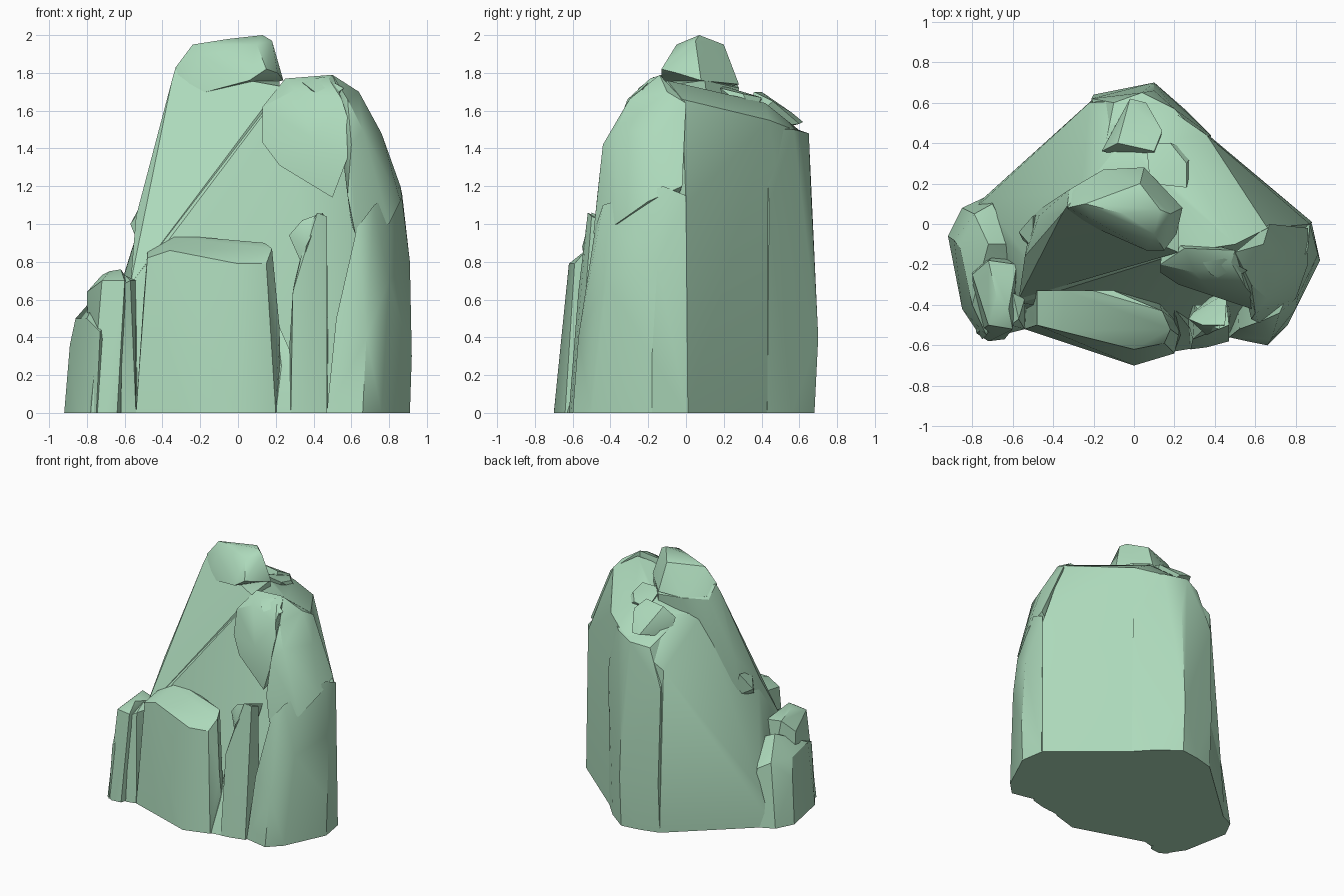
import bpy, bmesh, math

stone = bpy.data.materials.new("pale_green_stone")
stone.diffuse_color = (0.42, 0.70, 0.50, 1.0)


def rock(name, base, crown, base_z=0.0):
    """Angular boulder: convex hull of a footprint outline and a few crown corners."""
    bm = bmesh.new()
    for x, y in base:
        bm.verts.new((x, y, base_z))
    for p in crown:
        bm.verts.new(p)
    res = bmesh.ops.convex_hull(bm, input=bm.verts[:])
    spare = {v for v in res["geom_interior"] + res["geom_unused"]
             if isinstance(v, bmesh.types.BMVert)}
    bmesh.ops.delete(bm, geom=list(spare), context='VERTS')
    bmesh.ops.recalc_face_normals(bm, faces=bm.faces[:])
    mesh = bpy.data.meshes.new(name)
    bm.to_mesh(mesh)
    bm.free()
    obj = bpy.data.objects.new(name, mesh)
    bpy.context.collection.objects.link(obj)
    mesh.materials.append(stone)
    bpy.ops.object.select_all(action='DESELECT')
    obj.select_set(True)
    bpy.context.view_layer.objects.active = obj
    bpy.ops.object.shade_smooth_by_angle(angle=math.radians(32))
    return obj


# Main mass behind everything
rock("main_cliff",
     [(-.82, .06), (-.2, .62), (.1, .66), (.38, .43), (.88, .01), (.8, -.35),
      (.5, -.54), (.2, -.52), (-.57, -.42)],
     [(-.74, .12, .3), (-.22, .6, 1.3), (.1, .62, 1.48), (.36, .44, 1.55),
      (.87, 0, 1.1), (.66, -.02, 1.66), (.5, -.1, 1.76), (.24, -.14, 1.72),
      (-.56, -.39, .66), (-.52, -.18, 1.0), (-.26, .16, 1.6), (.1, .24, 1.68),
      (-.05, .42, 1.64), (.2, .42, 1.64)])

# Tall left peak, running down to the left end, and its rounded cap
rock("left_peak", [],
     [(-.57, -.37, .68), (-.54, -.16, 1.04), (-.47, .04, 1.25), (-.35, .06, 1.76),
      (-.33, .09, 1.83), (-.32, .17, 1.73), (-.15, .27, 1.74), (.05, .28, 1.72),
      (.22, .1, 1.76), (.22, -.14, 1.73), (.1, .2, .9), (.1, -.1, .9), (-.5, .05, .9)])
rock("peak_cap", [],
     [(-.33, .08, 1.83), (-.28, .02, 1.67), (-.24, .1, 1.95), (-.3, .17, 1.75),
      (-.15, .27, 1.74), (.05, .28, 1.74), (.03, .2, 1.95), (-.05, .05, 1.98),
      (.13, .07, 2.0), (.18, .05, 1.97), (.24, .08, 1.76), (.21, -.05, 1.8),
      (.15, -.13, 1.82), (.06, -.13, 1.76), (.1, -.05, 1.95), (-.2, .02, 1.89)])
rock("slope_knob", [],
     [(-.55, -.08, .95), (-.5, .04, 1.13), (-.5, -.12, 1.1), (-.57, -.04, 1.0),
      (-.47, .05, .95), (-.45, -.1, .9)])

# Right peak bulging over the front hollow
rock("right_bulge", [],
     [(.13, -.2, 1.62), (.13, -.24, 1.43), (.22, -.3, 1.31), (.5, -.39, 1.14),
      (.58, -.42, 1.35), (.4, -.36, 1.45), (.6, -.37, 1.5), (.55, -.31, 1.66),
      (.3, -.24, 1.71), (.25, -.12, 1.77), (.5, -.13, 1.79), (.48, -.19, 1.77),
      (.15, -.05, 1.5), (.5, -.15, 1.2)])
rock("bulge_chip", [],
     [(.38, -.25, 1.72), (.47, -.29, 1.65), (.56, -.23, 1.72), (.45, -.17, 1.78),
      (.34, -.19, 1.75), (.45, -.2, 1.55)])
rock("right_shoulder", [],
     [(.5, -.14, 1.79), (.64, -.1, 1.7), (.76, -.14, 1.48), (.86, -.02, 1.2),
      (.86, -.2, 1.12), (.8, -.37, 1.0), (.6, -.44, 1.42), (.58, -.47, 1.15),
      (.62, -.49, .95), (.66, -.37, 1.5), (.58, -.3, 1.66), (.67, 0, 1.64), (.6, -.1, 1.0)])

# Right-hand columns
rock("right_column",
     [(.47, -.56), (.56, -.58), (.66, -.6), (.76, -.5), (.91, -.18), (.88, 0), (.5, -.2)],
     [(.92, -.18, .3), (.91, -.15, .8), (.86, -.12, 1.2), (.87, 0, 1.15),
      (.81, -.36, .96), (.8, -.42, .7), (.72, -.44, 1.1), (.63, -.48, .98),
      (.52, -.52, .5), (.68, -.57, .4)])
rock("slim_column",
     [(.28, -.62), (.36, -.61), (.47, -.58), (.48, -.42), (.25, -.42)],
     [(.47, -.5, 1.04), (.42, -.52, 1.06), (.37, -.5, .98), (.34, -.55, .78),
      (.29, -.57, .64), (.46, -.4, 1.0), (.3, -.4, .7)])
rock("slim_column_head", [],
     [(.27, -.47, .94), (.34, -.5, 1.02), (.45, -.5, 1.06), (.36, -.55, .88),
      (.35, -.53, .76), (.29, -.44, .9), (.46, -.34, 1.0), (.38, -.36, .74)])
rock("low_wedge", [(.2, -.63), (.32, -.61), (.34, -.45), (.18, -.45)],
     [(.23, -.55, .25), (.28, -.52, .32), (.2, -.42, .5)])

# Large front block
rock("front_block",
     [(-.54, -.52), (-.3, -.6), (0, -.7), (.2, -.64), (.23, -.5), (.1, -.32), (-.54, -.3)],
     [(-.5, -.48, .6), (-.48, -.5, .82), (-.36, -.53, .86), (0, -.62, .79),
      (.15, -.59, .79), (.22, -.55, .45), (.18, -.52, .87), (.14, -.43, .9),
      (-.1, -.33, .91), (-.2, -.33, .93), (-.34, -.33, .93), (-.48, -.33, .85)])

# Low boulders at the left end
rock("left_outer_boulder",
     [(-.92, -.06), (-.85, .08), (-.7, .15), (-.62, 0), (-.6, -.4), (-.75, -.57), (-.85, -.42)],
     [(-.89, -.08, .36), (-.86, -.12, .5), (-.8, -.4, .5), (-.73, -.55, .43),
      (-.79, .05, .5), (-.7, .1, .45), (-.72, -.1, .66), (-.6, -.1, .6)])
rock("left_front_boulder",
     [(-.78, -.54), (-.72, -.58), (-.64, -.57), (-.58, -.4), (-.62, -.1), (-.8, -.2)],
     [(-.8, -.25, .64), (-.72, -.5, .7), (-.68, -.36, .75), (-.62, -.42, .76),
      (-.6, -.52, .7), (-.58, -.2, .7), (-.72, -.18, .73)])
rock("left_splinter", [(-.62, -.54), (-.54, -.52), (-.53, -.38), (-.62, -.36)],
     [(-.61, -.5, .68), (-.57, -.47, .7), (-.54, -.37, .7), (-.6, -.34, .73)])

# Back buttress and the broken stones on top of it
rock("back_buttress",
     [(-.2, .62), (-.05, .66), (.1, .68), (.26, .56), (.38, .43), (.1, .2), (-.2, .35)],
     [(-.2, .64, .4), (.1, .7, .4), (.38, .44, 1.1), (.34, .42, 1.5), (.2, .57, 1.5),
      (.1, .66, 1.2), (.04, .65, 1.48), (-.1, .6, 1.45), (-.21, .62, 1.15),
      (-.14, .4, 1.55), (.2, .3, 1.6)])
rock("back_top_stone", [],
     [(-.16, .36, 1.62), (-.02, .62, 1.54), (.06, .6, 1.53), (.02, .56, 1.59),
      (.14, .46, 1.65), (-.08, .4, 1.7), (.1, .36, 1.7), (.1, .3, 1.5), (-.14, .4, 1.48)])
rock("back_side_stone", [],
     [(.06, .4, 1.65), (.18, .4, 1.67), (.26, .3, 1.69), (.26, .18, 1.72),
      (.08, .2, 1.73), (.3, .36, 1.58), (.15, .25, 1.5)])
